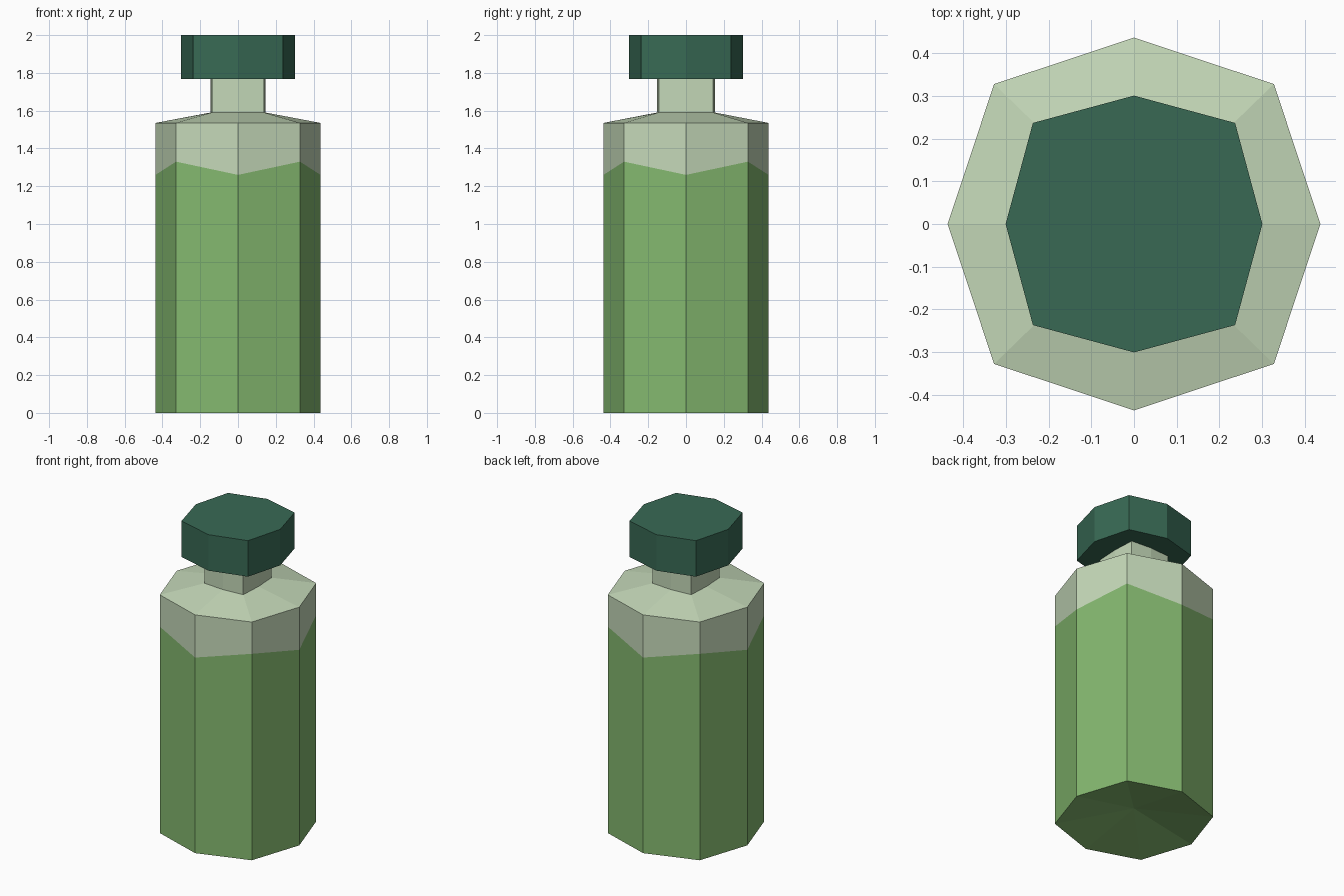
import bpy, bmesh

if "Cube" in bpy.data.objects:
    bpy.data.objects.remove(bpy.data.objects["Cube"])


def material(name, rgb):
    """Flat colour from 0-255 sRGB, stored as linear."""
    m = bpy.data.materials.new(name)
    lin = [((c / 255 + 0.055) / 1.055) ** 2.4 for c in rgb]
    m.diffuse_color = (*lin, 1)
    m.use_nodes = True
    m.node_tree.nodes["Principled BSDF"].inputs["Base Color"].default_value = m.diffuse_color
    return m


glass = material("pale glass", (196, 216, 184))
liquid = material("green liquid", (132, 184, 111))
cap_green = material("dark green cap", (56, 105, 84))


def ring(bm, ax, ay, dx, dy, z_axis, z_diag=None):
    """Eight-sided ring: points on the axes and points on the diagonals."""
    za = z_axis
    zd = z_axis if z_diag is None else z_diag
    pts = [(ax, 0, za), (dx, dy, zd), (0, ay, za), (-dx, dy, zd),
           (-ax, 0, za), (-dx, -dy, zd), (0, -ay, za), (dx, -dy, zd)]
    return [bm.verts.new(p) for p in pts]


def bridge(bm, low, high, mat=0):
    for i in range(8):
        j = (i + 1) % 8
        bm.faces.new((low[i], low[j], high[j], high[i])).material_index = mat


def finish(bm, name, mats):
    bmesh.ops.recalc_face_normals(bm, faces=bm.faces)
    me = bpy.data.meshes.new(name)
    bm.to_mesh(me)
    bm.free()
    for m in mats:
        me.materials.append(m)
    ob = bpy.data.objects.new(name, me)
    bpy.context.collection.objects.link(ob)


# Bottle: liquid-filled body, wavy fill line, shoulder and neck
bm = bmesh.new()
body = (0.437, 0.437, 0.328, 0.328)
neck = (0.146, 0.154, 0.138, 0.144)
base = ring(bm, *body, 0)
fill = ring(bm, *body, 1.26, 1.33)
rim = ring(bm, *body, 1.535)
neck_low = ring(bm, *neck, 1.59)
neck_top = ring(bm, *neck, 1.77)
bridge(bm, base, fill, 1)
bridge(bm, fill, rim)
bridge(bm, rim, neck_low)
bridge(bm, neck_low, neck_top)
bm.faces.new(neck_top)
# Dished underside
centre = bm.verts.new((0, 0, 0.08))
for i in range(8):
    bm.faces.new((base[(i + 1) % 8], base[i], centre)).material_index = 1
finish(bm, "bottle", [glass, liquid])

# Cap
bm = bmesh.new()
cap = (0.301, 0.301, 0.237, 0.237)
low = ring(bm, *cap, 1.768)
top = ring(bm, *cap, 2.0)
bridge(bm, low, top)
bm.faces.new(low[::-1])
bm.faces.new(top)
finish(bm, "cap", [cap_green])
